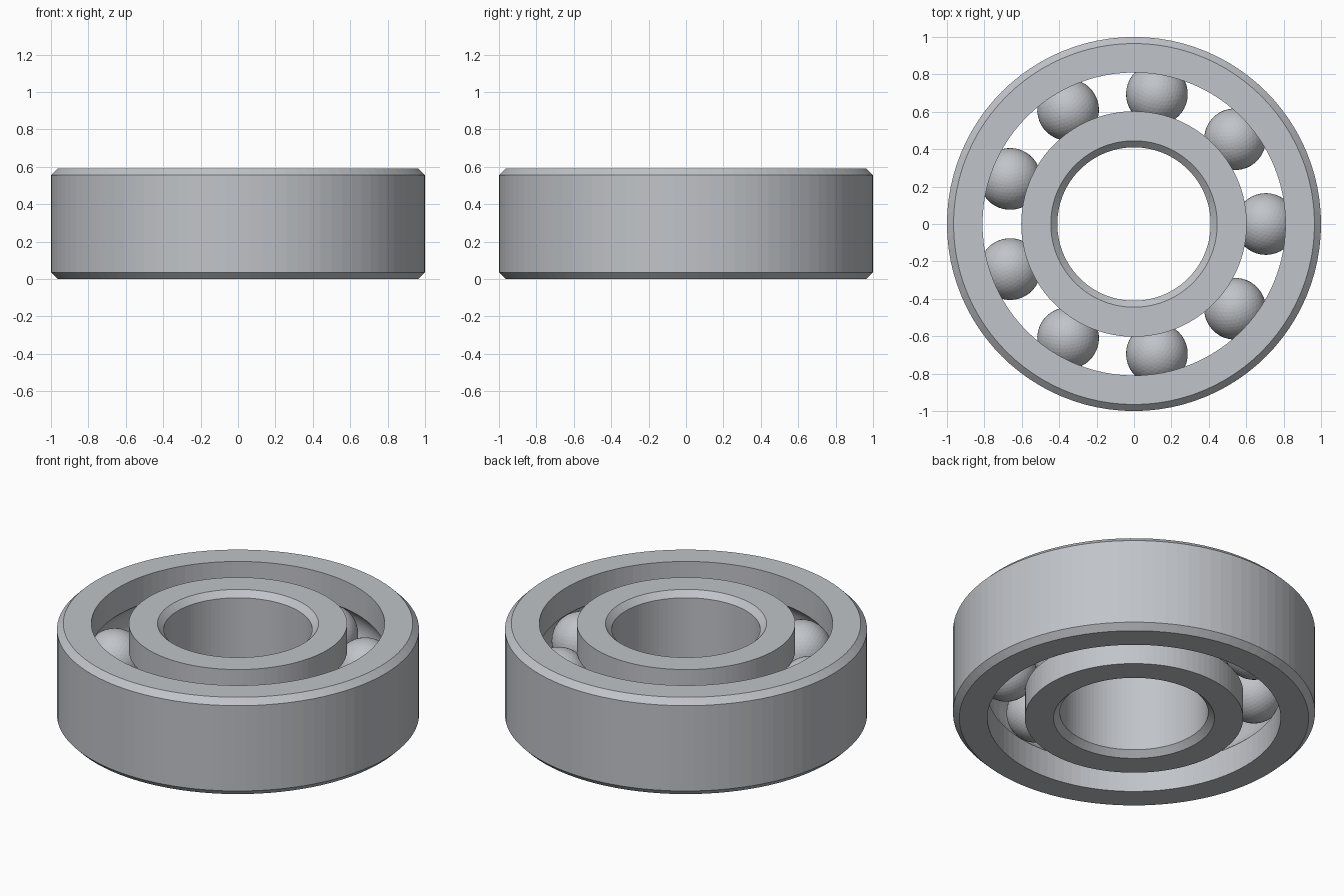
import bpy
import bmesh
from math import cos, sin, tau, asin
from mathutils import Matrix, Vector

HEIGHT = 0.59
MID = HEIGHT / 2
CHAMFER = 0.035
PITCH = 0.705        # radius of the circle the balls run on
BALL = 0.165
GROOVE = 0.166
BALL_COUNT = 9
SEGMENTS = 96

cube = bpy.data.objects.get("Cube")
if cube:
    bpy.data.objects.remove(cube, do_unlink=True)

steel = bpy.data.materials.new("steel grey")
steel.use_nodes = True
colour = (0.53, 0.55, 0.58, 1)
steel.diffuse_color = colour
steel.node_tree.nodes["Principled BSDF"].inputs["Base Color"].default_value = colour


def add_object(name, bm):
    bmesh.ops.recalc_face_normals(bm, faces=bm.faces)
    mesh = bpy.data.meshes.new(name)
    bm.to_mesh(mesh)
    bm.free()
    mesh.materials.append(steel)
    obj = bpy.data.objects.new(name, mesh)
    bpy.context.collection.objects.link(obj)
    return obj


def race_ring(name, plain, raceway):
    """Revolve a ring: chamfered wall at radius plain, grooved wall at raceway."""
    side = 1 if raceway > plain else -1
    inset = plain + side * CHAMFER
    profile = [(raceway, 0), (inset, 0), (plain, CHAMFER),
               (plain, HEIGHT - CHAMFER), (inset, HEIGHT), (raceway, HEIGHT)]
    # circular groove, from the top edge down to the bottom edge
    half = (GROOVE ** 2 - (raceway - PITCH) ** 2) ** 0.5
    limit = asin(half / GROOVE)
    steps = 16
    for i in range(steps + 1):
        a = limit * (1 - 2 * i / steps)
        profile.append((PITCH - side * GROOVE * cos(a), MID + GROOVE * sin(a)))

    bm = bmesh.new()
    loops = []
    for s in range(SEGMENTS):
        turn = Matrix.Rotation(tau * s / SEGMENTS, 3, "Z")
        loops.append([bm.verts.new(turn @ Vector((r, 0, z))) for r, z in profile])
    for s, loop in enumerate(loops):
        after = loops[(s + 1) % SEGMENTS]
        for i in range(len(profile)):
            j = (i + 1) % len(profile)
            bm.faces.new((loop[i], loop[j], after[j], after[i]))
    return add_object(name, bm)


# Inner and outer races
race_ring("outer_ring", 1.0, 0.81)
race_ring("inner_ring", 0.41, 0.603)

# Balls between the races
for n in range(BALL_COUNT):
    angle = tau * n / BALL_COUNT
    bm = bmesh.new()
    bmesh.ops.create_icosphere(bm, subdivisions=4, radius=BALL)
    ball = add_object(f"ball_{n + 1}", bm)
    ball.location = (PITCH * cos(angle), PITCH * sin(angle), MID)
    ball.rotation_euler.z = angle
